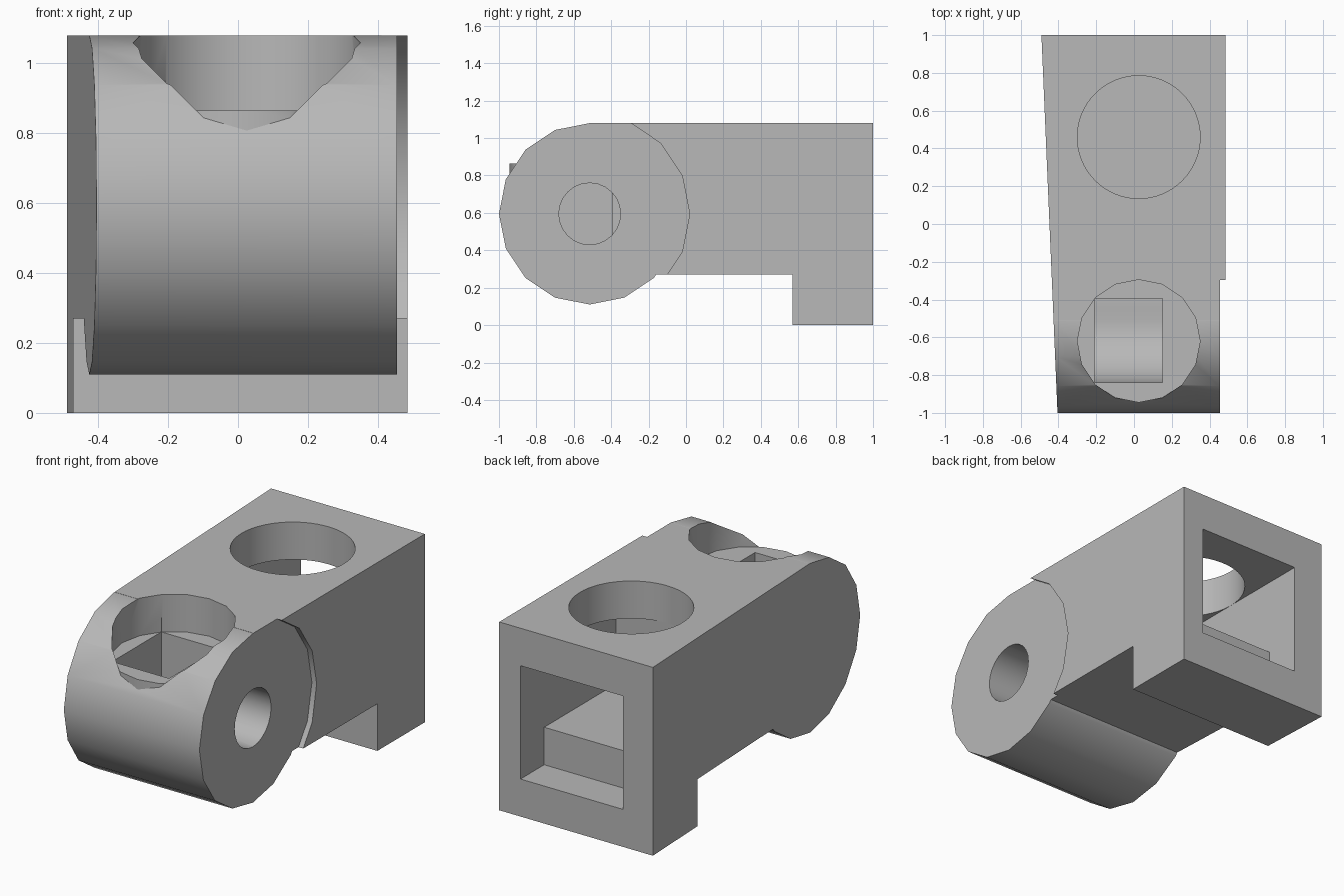
import bpy, bmesh, math
from mathutils import Vector

cube = bpy.data.objects.get("Cube")
if cube:
    bpy.data.objects.remove(cube, do_unlink=True)

grey = bpy.data.materials.new("plain_grey")
grey.use_nodes = True
colour = (0.48, 0.48, 0.48, 1)
grey.diffuse_color = colour
grey.node_tree.nodes["Principled BSDF"].inputs["Base Color"].default_value = colour


def prism(name, points, axis, low, high):
    """Extrude a flat outline along x (points are y, z) or z (points are x, y)."""
    bm = bmesh.new()
    place = (lambda p: (low, *p)) if axis == "x" else (lambda p: (*p, low))
    face = bm.faces.new([bm.verts.new(place(p)) for p in points])
    grown = bmesh.ops.extrude_face_region(bm, geom=[face])
    move = Vector((high - low, 0, 0) if axis == "x" else (0, 0, high - low))
    bmesh.ops.translate(bm, vec=move, verts=[v for v in grown["geom"] if isinstance(v, bmesh.types.BMVert)])
    bmesh.ops.recalc_face_normals(bm, faces=bm.faces)
    mesh = bpy.data.meshes.new(name)
    bm.to_mesh(mesh)
    bm.free()
    mesh.materials.append(grey)
    obj = bpy.data.objects.new(name, mesh)
    bpy.context.collection.objects.link(obj)
    return obj


def ring(centre, radius, sides):
    turns = [2 * math.pi * i / sides for i in range(sides)]
    return [(centre[0] + radius * math.cos(t), centre[1] + radius * math.sin(t)) for t in turns]


def rect(a0, a1, b0, b1):
    return [(a0, b0), (a1, b0), (a1, b1), (a0, b1)]


def combine(target, tool, operation):
    """Apply one boolean and discard the helper."""
    tool.hide_render = True
    mod = target.modifiers.new(tool.name, "BOOLEAN")
    mod.operation, mod.solver, mod.object = operation, "EXACT", tool
    bpy.context.view_layer.objects.active = target
    bpy.ops.object.modifier_apply(modifier=mod.name)
    bpy.data.objects.remove(tool, do_unlink=True)


hinge = (-0.515, 0.595)
front_hole = (0.025, -0.62)
rear_hole = (0.025, 0.46)
cap = 0.455

# L-shaped body with a rear foot
body = prism("hinge_block", [(-0.51, 1.08), (1, 1.08), (1, 0), (0.57, 0), (0.57, 0.27), (-0.51, 0.27)],
             "x", -0.6, 0.485)

# Clearance step, then the rounded knuckle
combine(body, prism("step", ring(hinge, 0.535, 16), "x", cap, 0.7), "DIFFERENCE")
combine(body, prism("knuckle", ring(hinge, 0.485, 16), "x", -0.6, cap), "UNION")

# Tapered right side
taper = [(-0.49 - 0.0425, 2), (-0.405 + 0.0425, -2), (-1, -2), (-1, 2)]
combine(body, prism("taper", taper, "z", -1, 2), "DIFFERENCE")

# Round front socket with its thin protruding floor
combine(body, prism("front_socket", ring(front_hole, 0.325, 16), "z", 0.865, 1.5), "DIFFERENCE")
combine(body, prism("socket_floor", ring(front_hole, 0.325, 16), "z", 0.7, 0.865), "UNION")

# Slot inside the knuckle with a rounded bottom and flat back wall
arc = [p for p in ring(hinge, 0.325, 32) if p[1] < hinge[1] + 0.01 and p[0] < -0.4]
slot = [(-0.84, 0.95)] + arc + [(-0.395, arc[-1][1]), (-0.395, 0.95)]
combine(body, prism("slot", slot, "x", -0.21, 0.15), "DIFFERENCE")

# Blind pin hole from the left side
combine(body, prism("pin_hole", ring(hinge, 0.165, 24), "x", 0.1, 0.7), "DIFFERENCE")

# Stepped rear chamber and the round opening above it
chamber = [(0.135, 0.865), (1.2, 0.865), (1.2, 0.215), (0.785, 0.215), (0.785, 0.43), (0.135, 0.43)]
combine(body, prism("chamber", chamber, "x", -0.3, 0.35), "DIFFERENCE")
combine(body, prism("rear_opening", ring(rear_hole, 0.325, 64), "z", 0.8, 1.5), "DIFFERENCE")

# Soft curved walls, crisp corners
bpy.ops.object.select_all(action="DESELECT")
body.select_set(True)
bpy.context.view_layer.objects.active = body
bpy.ops.object.shade_smooth_by_angle(angle=math.radians(30))
